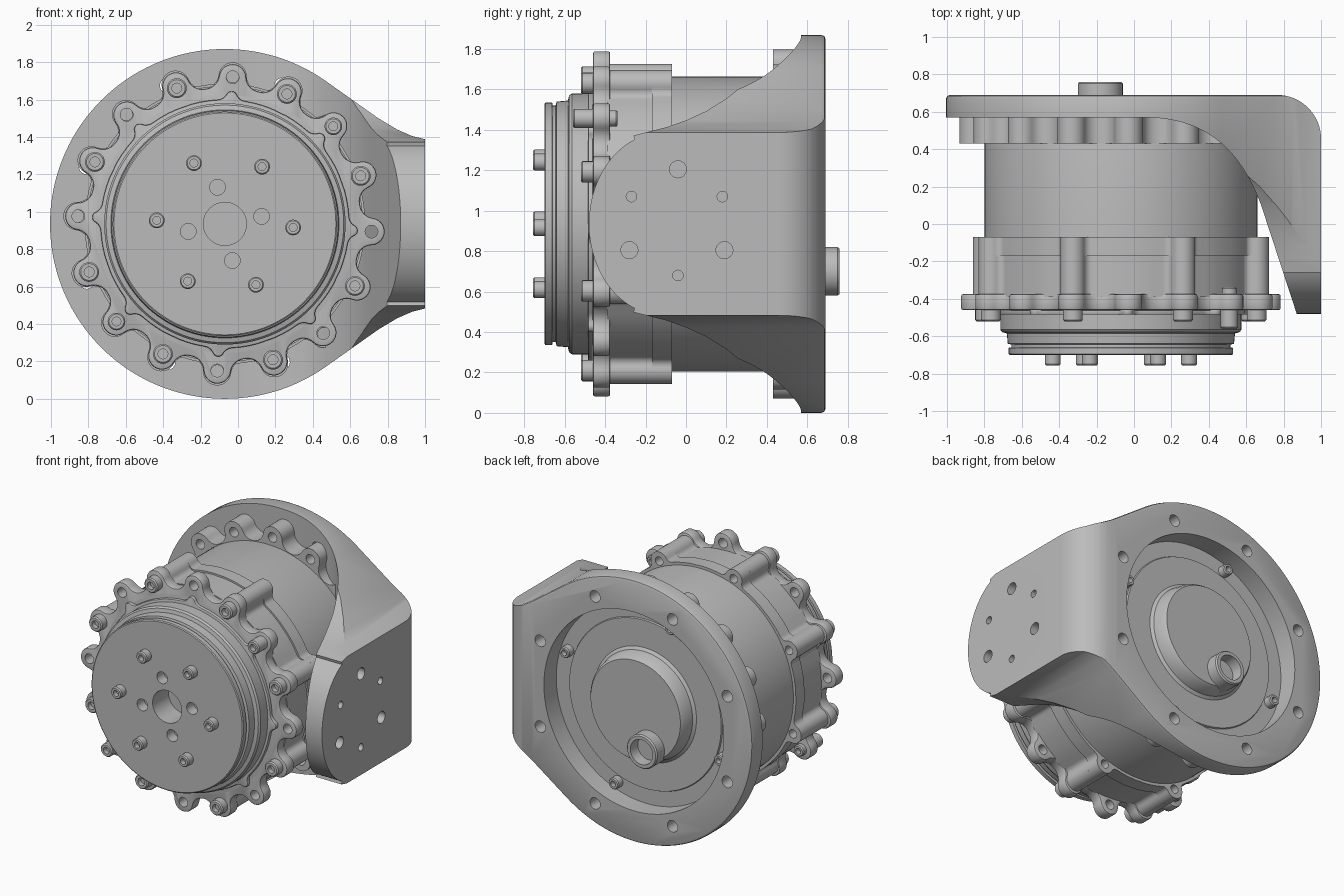
import bpy, bmesh, math
from mathutils import Vector

if "Cube" in bpy.data.objects:
    bpy.data.objects.remove(bpy.data.objects["Cube"], do_unlink=True)

CX, CZ = -0.07, 0.935          # main axis, running along y
STEP = math.radians(22.5)
TILT = math.radians(-3)        # small turn of the drive parts

grey = bpy.data.materials.new("machined grey")
grey.use_nodes = True
COLOUR = (0.5, 0.5, 0.5, 1)
grey.diffuse_color = COLOUR
grey.node_tree.nodes["Principled BSDF"].inputs["Base Color"].default_value = COLOUR


def finish(name, bm):
    bmesh.ops.recalc_face_normals(bm, faces=bm.faces)
    mesh = bpy.data.meshes.new(name)
    bm.to_mesh(mesh)
    bm.free()
    ob = bpy.data.objects.new(name, mesh)
    bpy.context.collection.objects.link(ob)
    mesh.materials.append(grey)
    return ob


def activate(ob):
    bpy.ops.object.select_all(action='DESELECT')
    ob.select_set(True)
    bpy.context.view_layer.objects.active = ob


def add_prism(bm, pts, axis, a, b):
    place = {'x': lambda u, v: (a, u, v), 'y': lambda u, v: (u, a, v),
             'z': lambda u, v: (u, v, a)}[axis]
    face = bm.faces.new([bm.verts.new(place(u, v)) for u, v in pts])
    new = bmesh.ops.extrude_face_region(bm, geom=[face])['geom']
    move = Vector([b - a if c == axis else 0 for c in 'xyz'])
    bmesh.ops.translate(bm, vec=move, verts=[g for g in new if isinstance(g, bmesh.types.BMVert)])


def prism(name, pts, axis, a, b, bevel=0):
    bm = bmesh.new()
    add_prism(bm, pts, axis, a, b)
    ob = finish(name, bm)
    if bevel:
        mod = ob.modifiers.new("edge", 'BEVEL')
        mod.width, mod.segments = bevel, 2
        mod.limit_method, mod.angle_limit = 'ANGLE', math.radians(60)
        activate(ob)
        bpy.ops.object.modifier_apply(modifier=mod.name)
    return ob


def circle(u, v, r, n=24):
    return [(u + r * math.cos(k * math.tau / n), v + r * math.sin(k * math.tau / n)) for k in range(n)]


def cutter(discs, axis, a, b, n=24):
    """Several round bars in one mesh; discs are (u, v, radius)."""
    bm = bmesh.new()
    for u, v, r in discs:
        add_prism(bm, circle(u, v, r, n), axis, a, b)
    ob = finish("cutter", bm)
    ob.hide_render = True
    return ob


def boolean(ob, tool, op='DIFFERENCE'):
    mod = ob.modifiers.new("cut", 'BOOLEAN')
    mod.operation, mod.object, mod.solver = op, tool, 'EXACT'
    activate(ob)
    bpy.ops.object.modifier_apply(modifier=mod.name)
    bpy.data.objects.remove(tool, do_unlink=True)


def lathe(name, profile, x=CX, z=CZ, n=96):
    """Spin (y, radius) points about a line along y."""
    bm = bmesh.new()
    vs = [bm.verts.new((x + r, y, z)) for y, r in profile]
    es = [bm.edges.new(p) for p in zip(vs, vs[1:])]
    bmesh.ops.spin(bm, geom=vs + es, cent=(x, 0, z), axis=(0, 1, 0), angle=math.tau, steps=n)
    bmesh.ops.remove_doubles(bm, verts=bm.verts, dist=1e-4)
    return finish(name, bm)


def polar(r, ang):
    return CX + r * math.cos(ang), CZ + r * math.sin(ang)


def lobed(base, rc, lr, rv, count, phase):
    """Round outline with ears of radius lr at rc, blended by fillets of radius rv."""
    R, half = base + rv, math.pi / count
    phi = math.acos((rc * rc + R * R - (lr + rv) ** 2) / (2 * rc * R))
    fx, fy = R * math.cos(phi), R * math.sin(phi)
    touch = math.atan2(fy, fx - rc)            # where the ear meets its fillet
    side = [(rc + lr * math.cos(touch * k / 8), lr * math.sin(touch * k / 8)) for k in range(9)]
    start, end = touch + math.pi, phi + math.pi
    for k in range(1, 9):
        a = start + (end - start) * k / 8
        side.append((fx + rv * math.cos(a), fy + rv * math.sin(a)))
    for k in range(1, 4):
        a = phi + (half - phi) * k / 4
        side.append((base * math.cos(a), base * math.sin(a)))
    ear = [(u, -v) for u, v in side[:0:-1]] + side
    return [polar(math.hypot(u, v), math.atan2(v, u) + phase + 2 * half * k)
            for k in range(count) for u, v in ear]


def bolt(name, x, z, y0, y1, r):
    """Socket head from its seat y0 to its face y1."""
    s = 1 if y1 > y0 else -1
    lathe(name, [(y0 - s * 0.01, 0), (y0 - s * 0.01, r), (y1 - s * 0.008, r), (y1, r * 0.85),
                 (y1, r * 0.5), (y1 - s * 0.035, r * 0.5), (y1 - s * 0.035, 0)], x, z, 24)


# Bracket: plate outline, bent side profile and rounded tip, intersected
arc = [polar(0.935, math.radians(a)) for a in range(55, 306, 2)]
flare = [(0.75, 1.50), (0.85, 1.44), (0.93, 1.405), (1.05, 1.375)]
outline = flare[::-1] + arc + [(x, 2 * CZ - z) for x, z in flare]
bracket = prism("bracket", outline, 'y', -0.7, 0.69, 0.02)

P = [Vector(p) for p in ((0.05, 0.57), (0.42, 0.57), (0.58, 0.36), (0.68, 0.1))]
inner = []
for k in range(25):
    t = k / 24
    inner.append(tuple(P[0] * (1 - t) ** 3 + P[1] * 3 * t * (1 - t) ** 2
                       + P[2] * 3 * t * t * (1 - t) + P[3] * t ** 3))
CR = 0.235
corner = [(1 - CR + CR * math.cos(k * math.pi / 32), 0.69 - CR + CR * math.sin(k * math.pi / 32))
          for k in range(17)]
bend = [(-1.2, 0.57)] + inner + [(0.87, -0.48), (1.0, -0.48)] + corner + [(0.74, 0.695), (-1.2, 0.695)]
boolean(bracket, prism("cutter", bend, 'z', -0.3, 2.2), 'INTERSECT')

tip = [(-0.48 + 0.36 * (1 - math.cos(a)), 0.45 * math.sin(a))
       for a in (math.radians(d) for d in range(0, 69, 4))]
tip += [(-0.26, 0.437), (-0.18, 0.457), (-0.1, 0.477), (0, 0.512), (0.1, 0.558), (0.2, 0.62), (0.3, 0.7),
        (0.4, 0.79), (0.5, 0.885), (0.56, 0.96), (0.9, 1.2)]
side = [(y, CZ + h) for y, h in tip] + [(y, CZ - h) for y, h in tip[:0:-1]]
boolean(bracket, prism("cutter", side, 'x', -1.5, 1.5), 'INTERSECT')
boolean(bracket, cutter([(CX, CZ, 0.71)], 'y', 0.45, 0.9, 128))
boolean(bracket, cutter([polar(0.8, (2 * k + 1) * STEP) + (0.041,) for k in range(8)], 'y', 0.4, 0.9))
wall_holes = [(-0.04, 1.205, 0.042), (-0.28, 0.805, 0.042), (0.19, 0.805, 0.042),
              (-0.27, 1.07, 0.026), (0.18, 1.07, 0.026), (-0.04, 0.68, 0.026)]
boolean(bracket, cutter(wall_holes, 'x', 0.92, 1.2))

# Rear lobed ring
rear = prism("rear_ring", lobed(0.735, 0.79, 0.075, 0.08, 16, TILT), 'y', 0.43, 0.575)
boolean(rear, cutter([(CX, CZ, 0.71)], 'y', 0.3, 0.9, 128))
boolean(rear, cutter([polar(0.79, TILT + k * STEP) + (0.034,) for k in range(16)], 'y', 0.3, 0.9))

# Motor body and back cover
lathe("motor_body", [(-0.2, 0), (-0.2, 0.73), (0.5, 0.73), (0.55, 0.72), (0.55, 0)], n=128)
lathe("back_cover", [(0.54, 0), (0.54, 0.61), (0.56, 0.60), (0.56, 0.405), (0.575, 0.385),
                     (0.65, 0.37), (0.67, 0.355), (0.67, 0)])
lathe("cable_port", [(0.5, 0), (0.5, 0.12), (0.75, 0.12), (0.76, 0.112), (0.76, 0.088),
                     (0.68, 0.085), (0.68, 0)], -0.18, 0.70, 48)
for k in range(4):
    bolt("cover_screw", *polar(0.65, math.radians(20 + 90 * k)), 0.55, 0.605, 0.04)

# Gear case with eight bolt bosses
bosses = [TILT + (2 * k + 1) * STEP for k in range(8)]
for name, base, y0, y1 in (("gear_case", 0.738, -0.39, -0.168), ("case_rim", 0.75, -0.168, -0.07)):
    part = prism(name, lobed(base, 0.77, 0.066, 0.04, 8, bosses[0]), 'y', y0, y1)
    boolean(part, cutter([polar(0.77, a) + (0.03,) for a in bosses], 'y', -0.3, 0.1))

# Front lobed flange
flange = prism("front_flange", lobed(0.73, 0.782, 0.073, 0.08, 16, TILT), 'y', -0.46, -0.375, 0.01)
open_lobes = [TILT + 2 * k * STEP for k in range(8) if k not in (1, 5)]
boolean(flange, cutter([polar(0.785, a) + (0.034,) for a in open_lobes], 'y', -0.6, -0.2))
prism("flange_step", lobed(0.665, 0.68, 0.03, 0.06, 8, TILT), 'y', -0.485, -0.45, 0.008)

# Output hub with bore and pin holes
hub = lathe("output_hub", [(-0.40, 0), (-0.40, 0.69), (-0.46, 0.69), (-0.465, 0.645), (-0.565, 0.645),
                           (-0.578, 0.635), (-0.585, 0.61), (-0.64, 0.605), (-0.645, 0.585),
                           (-0.66, 0.585), (-0.662, 0.6), (-0.695, 0.6), (-0.70, 0.593),
                           (-0.70, 0.115), (-0.52, 0.115), (-0.52, 0)], n=128)
boolean(hub, cutter([polar(0.2, math.radians(11.5 + 90 * k)) + (0.042,) for k in range(4)], 'y', -0.8, -0.62))

# Bolts
for k in range(6):
    bolt("hub_bolt", *polar(0.365, TILT + k * math.tau / 6), -0.70, -0.757, 0.042)
for a in bosses:
    bolt("flange_bolt", *polar(0.77, a), -0.46, -0.52, 0.053)
for k in (2, 10):
    x, z = polar(0.78, TILT + k * STEP)
    bolt("long_bolt", x, z, -0.46, -0.56, 0.047)
    bolt("long_bolt_end", x, z, -0.38, -0.338, 0.04)

# Smooth the curved faces, keeping edges crisp
bpy.ops.object.select_all(action='DESELECT')
for ob in bpy.context.scene.objects:
    if ob.type == 'MESH':
        ob.select_set(True)
        bpy.context.view_layer.objects.active = ob
bpy.ops.object.shade_smooth_by_angle(angle=math.radians(30))
